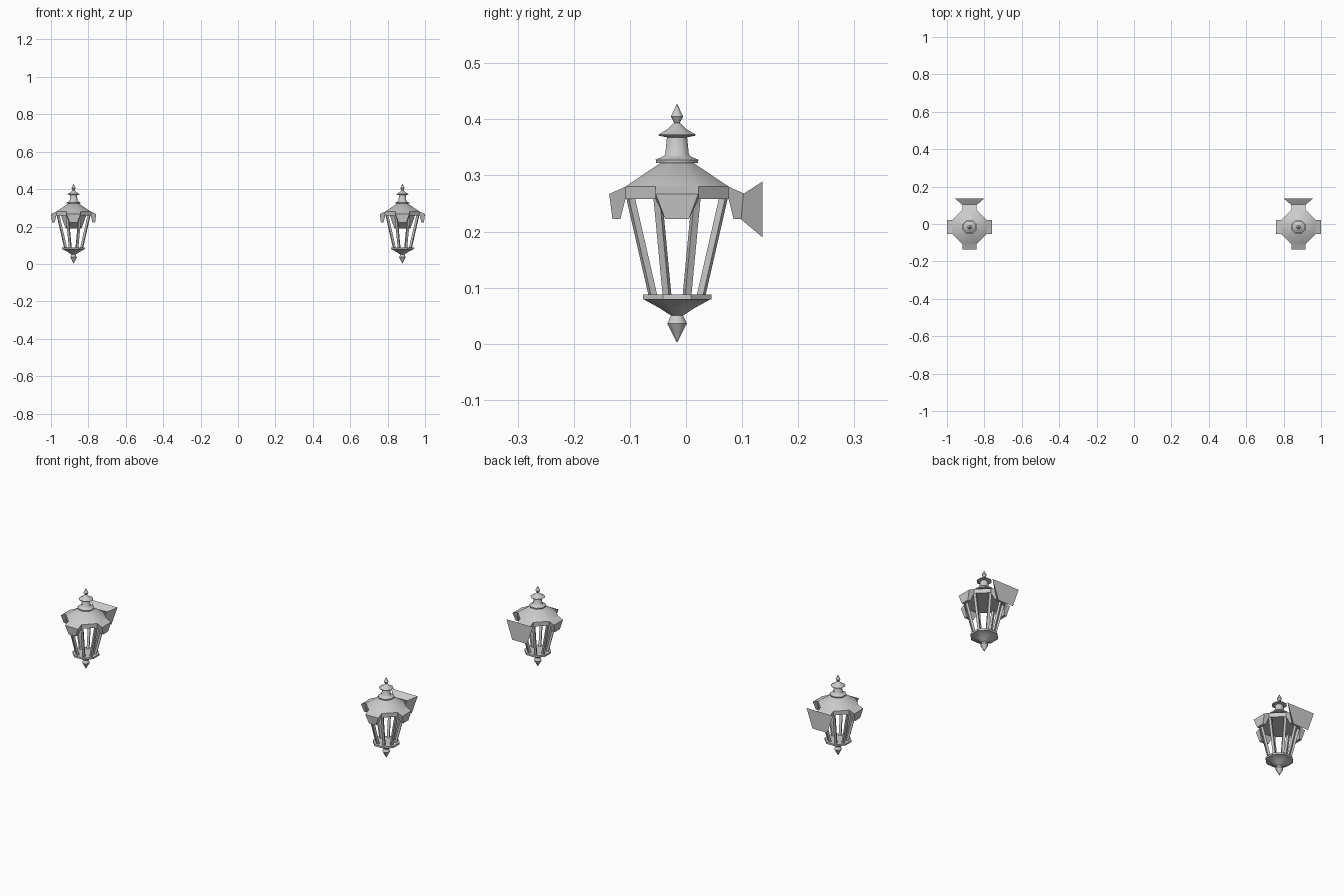
import bpy, bmesh
from math import pi, cos, sin, radians
from mathutils import Vector, Matrix

if "Cube" in bpy.data.objects:
    bpy.data.objects.remove(bpy.data.objects["Cube"])

AXIS_Y = -0.016
SIDES = 8


def make(name, bm, cx, smooth=None):
    bmesh.ops.recalc_face_normals(bm, faces=bm.faces)
    me = bpy.data.meshes.new(name)
    bm.to_mesh(me)
    bm.free()
    ob = bpy.data.objects.new(name, me)
    bpy.context.collection.objects.link(ob)
    ob.location = (cx, AXIS_Y, 0)
    if smooth:
        bpy.ops.object.select_all(action='DESELECT')
        ob.select_set(True)
        bpy.context.view_layer.objects.active = ob
        bpy.ops.object.shade_smooth_by_angle(angle=radians(smooth))
    return ob


def loft(bm, loops):
    """Skin a list of equal-length point loops and cap both ends."""
    rings = [[bm.verts.new(p) for p in lp] for lp in loops]
    n = len(rings[0])
    for a, b in zip(rings, rings[1:]):
        for i in range(n):
            j = (i + 1) % n
            bm.faces.new((a[i], a[j], b[j], b[i]))
    bm.faces.new(rings[0])
    bm.faces.new(rings[-1][::-1])


def octagon(r, z):
    # r is the distance to the flat sides, which face the axes
    c = r / cos(pi / SIDES)
    return [(c * cos((i + .5) * 2 * pi / SIDES), c * sin((i + .5) * 2 * pi / SIDES), z)
            for i in range(SIDES)]


def turned(name, profile, cx, smooth=None):
    bm = bmesh.new()
    loft(bm, [octagon(r, z) for r, z in profile])
    return make(name, bm, cx, smooth)


ROOF = [(0.092, 0.258), (0.092, 0.280), (0.030, 0.322)]
CHIMNEY = [(0.037, 0.322), (0.038, 0.328), (0.024, 0.334), (0.021, 0.338),
           (0.018, 0.368), (0.033, 0.371), (0.033, 0.373), (0.016, 0.383),
           (0.007, 0.392), (0.004, 0.394)]
TOP_FINIAL = [(0.004, 0.392), (0.011, 0.405), (0.0006, 0.427)]
BASE = [(0.010, 0.050), (0.015, 0.053), (0.030, 0.063), (0.059, 0.079),
        (0.061, 0.079), (0.061, 0.088)]
BOTTOM_FINIAL = [(0.0006, 0.003), (0.0175, 0.036), (0.011, 0.050)]
# Eave flap: distance from axis, height, half width
FLAP = [(0.092, 0.280, 0.038), (0.121, 0.267, 0.038), (0.115, 0.222, 0.021),
        (0.101, 0.222, 0.021), (0.092, 0.258, 0.038)]


def lantern(cx, tag):
    turned("roof_" + tag, ROOF, cx, 44)
    turned("chimney_" + tag, CHIMNEY, cx, 46)
    turned("top_finial_" + tag, TOP_FINIAL, cx, 46)
    turned("base_" + tag, BASE, cx, 44)
    turned("bottom_finial_" + tag, BOTTOM_FINIAL, cx, 46)

    # Hanging flaps on the four axis sides of the eave
    bm = bmesh.new()
    for k in range(4):
        m = Matrix.Rotation(k * pi / 2, 3, 'Z')
        loft(bm, [[m @ Vector((r, s * w, z)) for r, z, w in FLAP] for s in (-1, 1)])
    make("eave_flaps_" + tag, bm, cx)

    # Slanted posts at the octagon corners
    bm = bmesh.new()
    h = 0.006
    for k in range(SIDES):
        m = Matrix.Rotation((k + .5) * 2 * pi / SIDES, 3, 'Z')
        loft(bm, [[m @ Vector((r + dx * h, dy * h, z))
                   for dx, dy in ((-1, -1), (1, -1), (1, 1), (-1, 1))]
                  for r, z in ((0.046, 0.084), (0.090, 0.262))])
    make("posts_" + tag, bm, cx)

    # Flared wall bracket behind the rear flap
    bm = bmesh.new()
    loft(bm, [[(-a, y0, t), (a, y0, t), (b, y1, u), (-b, y1, u)]
              for a, y0, t, b, y1, u in ((0.038, 0.118, 0.267, 0.021, 0.114, 0.222),
                                         (0.078, 0.152, 0.289, 0.043, 0.152, 0.190))])
    make("wall_bracket_" + tag, bm, cx)


lantern(-0.879, "left")
lantern(0.879, "right")
